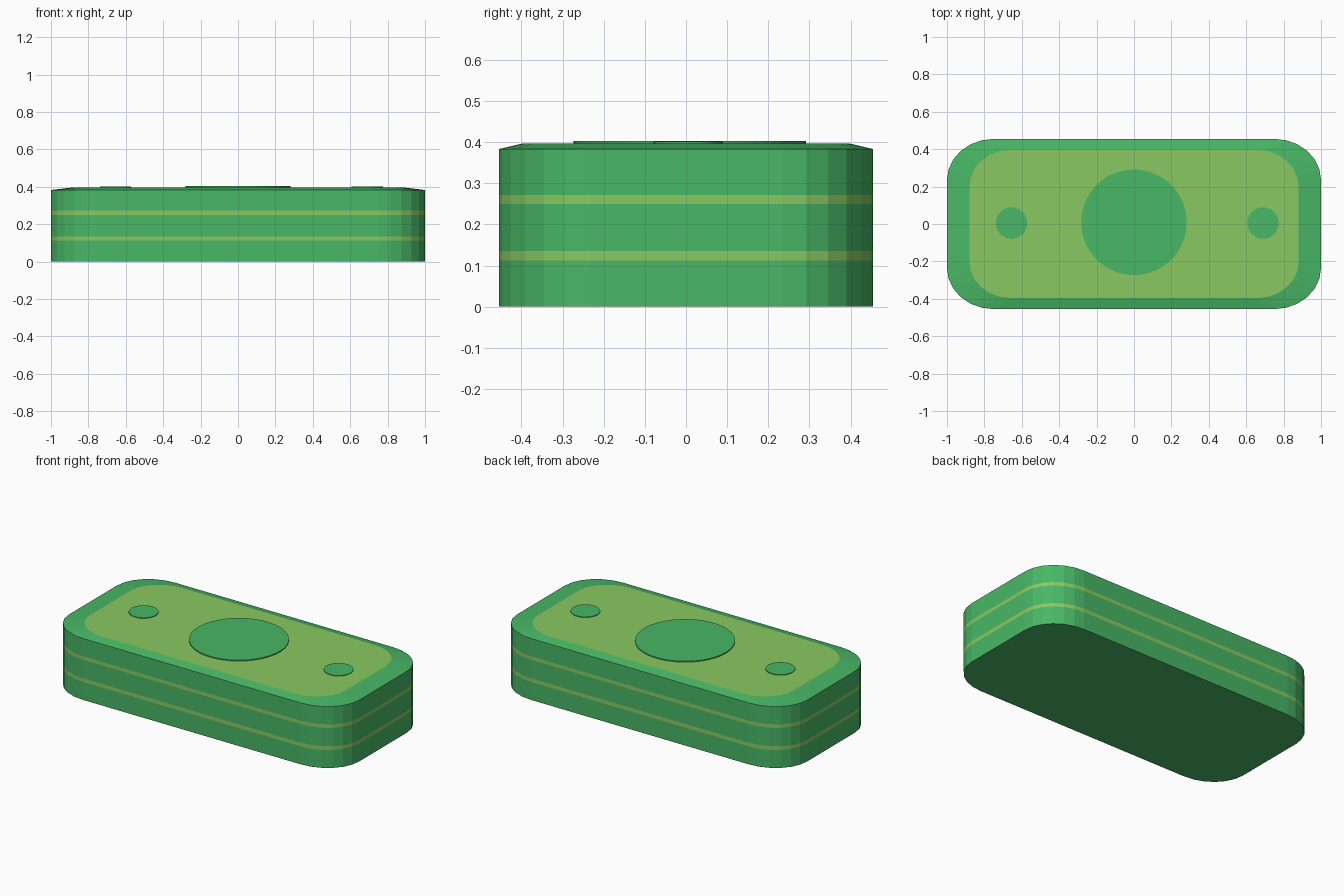
import bpy, bmesh
from math import sin, cos, pi

if "Cube" in bpy.data.objects:
    bpy.data.objects.remove(bpy.data.objects["Cube"])


def material(name, rgb):
    m = bpy.data.materials.new(name)
    m.diffuse_color = (*rgb, 1)
    m.use_nodes = True
    m.node_tree.nodes["Principled BSDF"].inputs["Base Color"].default_value = m.diffuse_color
    return m


GREEN = material("green", (0.065, 0.474, 0.133))
LIME = material("lime", (0.254, 0.584, 0.122))


def finish(name, bm, mats):
    bmesh.ops.recalc_face_normals(bm, faces=bm.faces)
    mesh = bpy.data.meshes.new(name)
    bm.to_mesh(mesh)
    bm.free()
    for m in mats:
        mesh.materials.append(m)
    obj = bpy.data.objects.new(name, mesh)
    bpy.context.collection.objects.link(obj)
    return obj


def rounded_ring(bm, hx, hy, rx, ry, z, steps=6):
    """Rectangle outline with elliptical corners."""
    ring = []
    for q, (sx, sy) in enumerate([(1, 1), (-1, 1), (-1, -1), (1, -1)]):
        for i in range(steps + 1):
            a = (q + i / steps) * pi / 2
            ring.append(bm.verts.new((sx * (hx - rx) + rx * cos(a),
                                      sy * (hy - ry) + ry * sin(a), z)))
    return ring


# Stacked block: side layers with two lime bands, sloped rim, lime top panel
bm = bmesh.new()
outer = (1.0, 0.455, 0.25, 0.22)
inner = (0.88, 0.396, 0.22, 0.194)
levels = [(outer, 0.0, 0), (outer, 0.112, 0), (outer, 0.135, 1), (outer, 0.25, 0),
          (outer, 0.272, 1), (outer, 0.383, 0), (inner, 0.397, 0)]
previous = None
for shape, z, mat in levels:
    ring = rounded_ring(bm, *shape, z)
    if previous is None:
        bm.faces.new(ring[::-1])
    else:
        for i in range(len(ring)):
            j = (i + 1) % len(ring)
            f = bm.faces.new((previous[i], previous[j], ring[j], ring[i]))
            f.material_index = mat
    previous = ring
bm.faces.new(previous).material_index = 1
finish("stack_block", bm, [GREEN, LIME])


# Thin raised discs on the top panel
def disc(name, x, y, radius, top, sides):
    bm = bmesh.new()
    bmesh.ops.create_cone(bm, cap_ends=True, segments=sides, radius1=radius,
                          radius2=radius, depth=top - 0.39)
    bmesh.ops.translate(bm, verts=bm.verts, vec=(x, y, (top + 0.39) / 2))
    finish(name, bm, [GREEN])


disc("centre_disc", 0, 0.009, 0.282, 0.403, 64)
disc("left_disc", -0.655, 0.005, 0.084, 0.401, 32)
disc("right_disc", 0.69, 0.005, 0.084, 0.401, 32)
